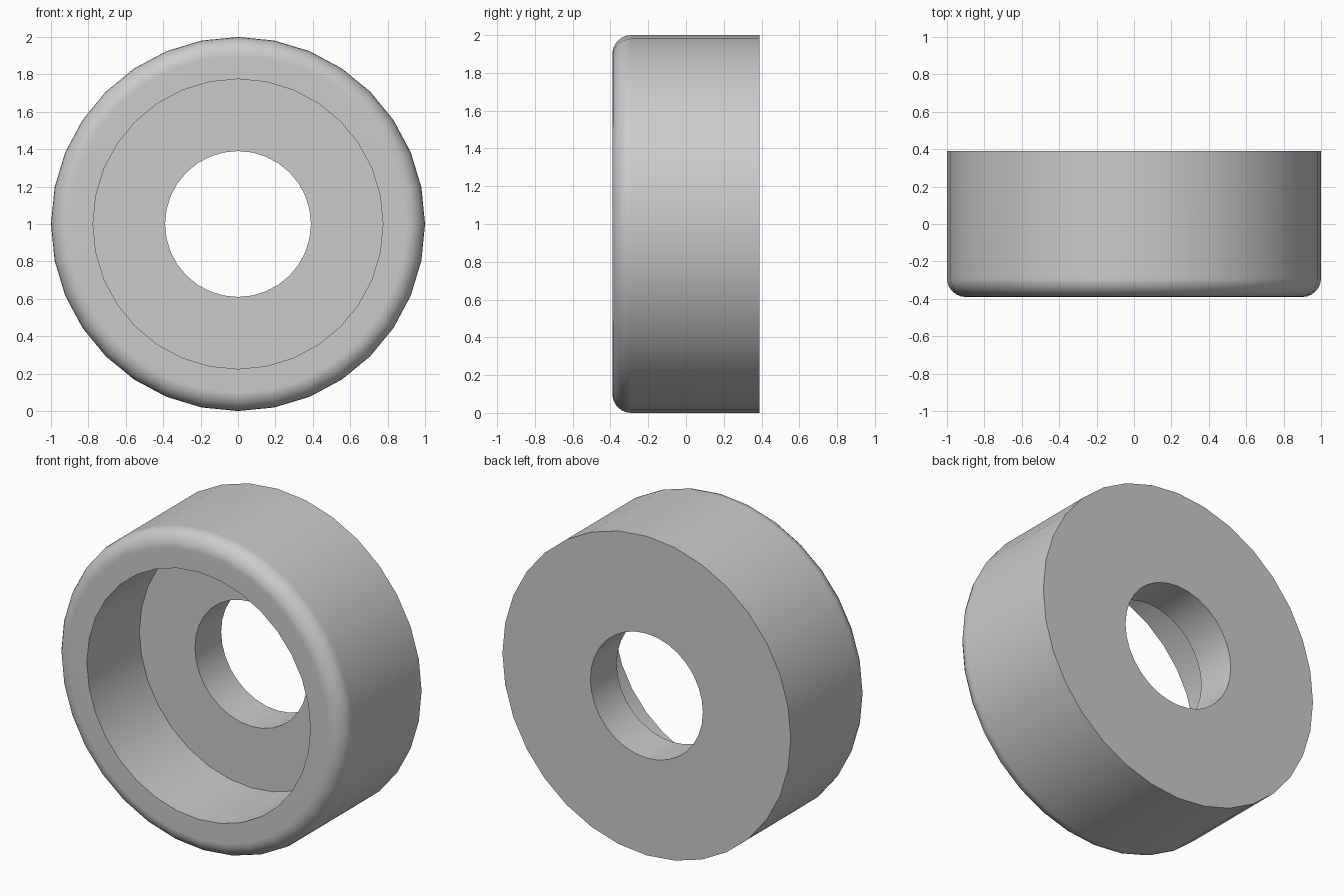
import bpy
import bmesh
from math import cos, sin, pi, radians
from mathutils import Matrix, Vector

cube = bpy.data.objects.get("Cube")
if cube:
    bpy.data.objects.remove(cube, do_unlink=True)

OUTER, BORE, RECESS = 1.0, 0.39, 0.775   # radii
FRONT, BACK, FLOOR = -0.39, 0.39, 0.13   # depths along y
FILLET, SIDES, FILLET_STEPS = 0.1, 32, 6

# Plain grey material
grey = bpy.data.materials.new("light grey")
grey.use_nodes = True
colour = (0.6, 0.6, 0.6, 1)
grey.diffuse_color = colour
grey.node_tree.nodes["Principled BSDF"].inputs["Base Color"].default_value = colour

# Cross-section (radius, depth): back face, bore, recess, rounded front rim
profile = [(OUTER, BACK), (BORE, BACK), (BORE, FLOOR),
           (RECESS, FLOOR), (RECESS, FRONT)]
for i in range(FILLET_STEPS + 1):
    a = pi / 2 * i / FILLET_STEPS
    profile.append((OUTER - FILLET + FILLET * sin(a),
                    FRONT + FILLET - FILLET * cos(a)))

# Revolve the closed section around the y axis
bm = bmesh.new()
rings = []
for s in range(SIDES):
    turn = Matrix.Rotation(2 * pi * s / SIDES, 3, 'Y')
    rings.append([bm.verts.new(turn @ Vector((r, y, 0)) + Vector((0, 0, OUTER)))
                  for r, y in profile])
n = len(profile)
for s in range(SIDES):
    here, there = rings[s], rings[(s + 1) % SIDES]
    for i in range(n):
        j = (i + 1) % n
        bm.faces.new((here[i], here[j], there[j], there[i]))
bmesh.ops.recalc_face_normals(bm, faces=bm.faces)

mesh = bpy.data.meshes.new("recessed_ring")
bm.to_mesh(mesh)
bm.free()
mesh.materials.append(grey)
ring = bpy.data.objects.new("recessed_ring", mesh)
bpy.context.collection.objects.link(ring)

# Smooth round walls, sharp corners, flat end faces
bpy.ops.object.select_all(action='DESELECT')
ring.select_set(True)
bpy.context.view_layer.objects.active = ring
bpy.ops.object.shade_smooth_by_angle(angle=radians(30))
weighted = ring.modifiers.new("even shading", 'WEIGHTED_NORMAL')
weighted.keep_sharp = True
